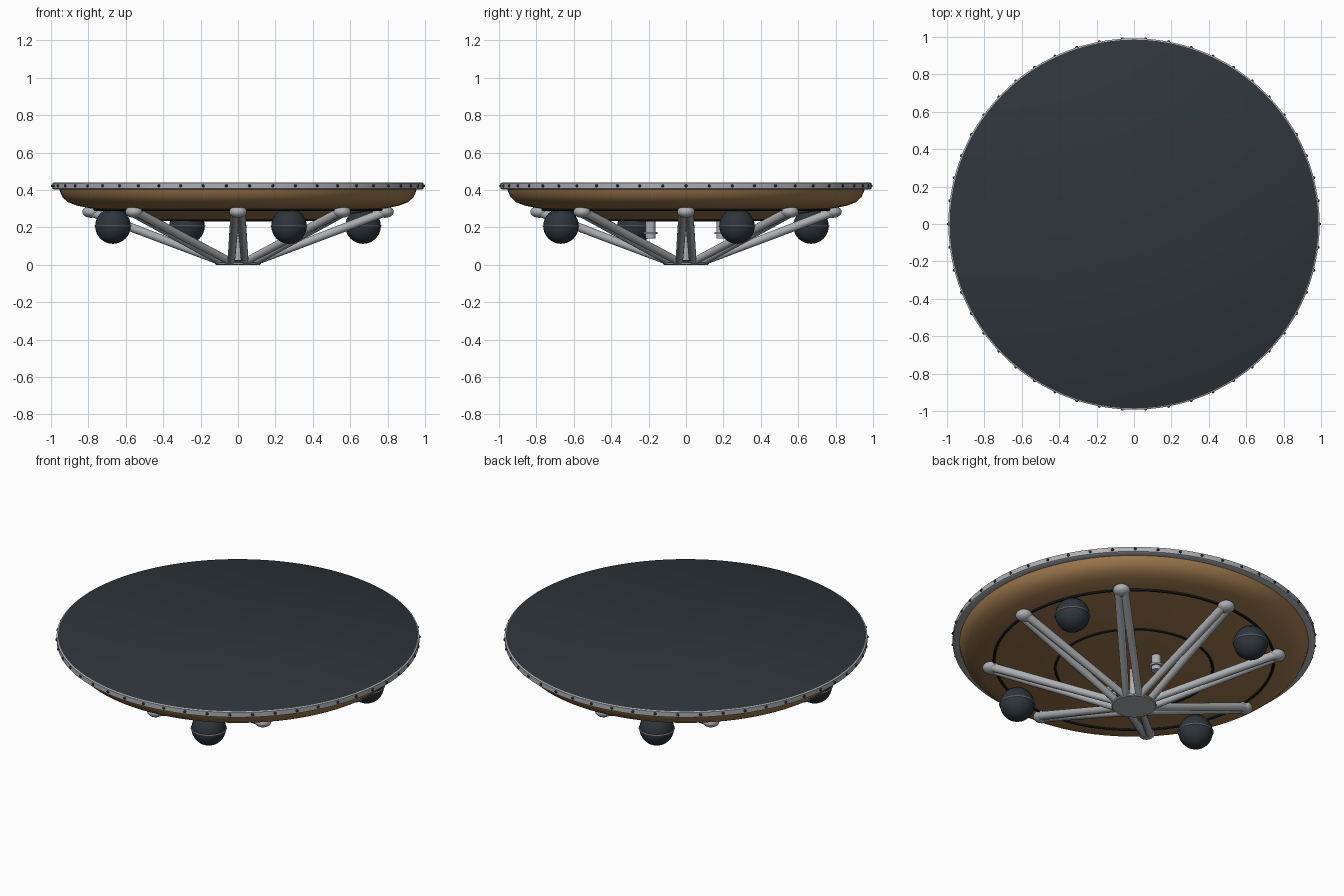
import bpy, bmesh, math
from mathutils import Vector, Matrix

if "Cube" in bpy.data.objects:
    bpy.data.objects.remove(bpy.data.objects["Cube"], do_unlink=True)


def make_material(name, color):
    m = bpy.data.materials.new(name)
    m.use_nodes = True
    m.diffuse_color = (*color, 1)
    m.node_tree.nodes["Principled BSDF"].inputs["Base Color"].default_value = (*color, 1)
    return m


slate = make_material("dark slate", (0.027, 0.036, 0.044))
bronze = make_material("bronze", (0.34, 0.19, 0.075))
steel = make_material("light steel", (0.42, 0.43, 0.45))
black = make_material("seam black", (0.012, 0.014, 0.017))


def finish(bm, name, mats, angle=40):
    mesh = bpy.data.meshes.new(name)
    bm.to_mesh(mesh)
    bm.free()
    obj = bpy.data.objects.new(name, mesh)
    bpy.context.collection.objects.link(obj)
    for m in mats:
        mesh.materials.append(m)
    bpy.ops.object.select_all(action='DESELECT')
    obj.select_set(True)
    bpy.context.view_layer.objects.active = obj
    bpy.ops.object.shade_smooth_by_angle(angle=math.radians(angle))
    return obj


def lathe(name, profile, mats, center=(0, 0, 0), steps=96):
    """Spin a list of (radius, height) points about a vertical axis."""
    bm = bmesh.new()
    verts = [bm.verts.new((r, 0, z)) for r, z in profile]
    edges = [bm.edges.new(pair) for pair in zip(verts, verts[1:])]
    bmesh.ops.spin(bm, geom=verts + edges, cent=(0, 0, 0), axis=(0, 0, 1),
                   angle=math.tau, steps=steps)
    bmesh.ops.remove_doubles(bm, verts=bm.verts, dist=0.0001)
    bmesh.ops.recalc_face_normals(bm, faces=bm.faces)
    bmesh.ops.translate(bm, verts=bm.verts, vec=center)
    return finish(bm, name, mats)


def ring(name, radius, thickness, z, mat, center=(0, 0)):
    """Thin round ring lying flat."""
    loop = [(radius + thickness * math.cos(i * math.tau / 8),
             thickness * math.sin(i * math.tau / 8)) for i in range(9)]
    return lathe(name, loop, [mat], (*center, z))


def ball(name, center, scale, mat):
    bm = bmesh.new()
    matrix = Matrix.Translation(center) @ Matrix.Diagonal((*scale, 1))
    bmesh.ops.create_uvsphere(bm, u_segments=32, v_segments=16, radius=1, matrix=matrix)
    return finish(bm, name, [mat])


def rod(name, start, end, r1, r2, mat):
    start, end = Vector(start), Vector(end)
    axis = end - start
    matrix = Matrix.Translation((start + end) / 2) @ axis.to_track_quat('Z', 'Y').to_matrix().to_4x4()
    bm = bmesh.new()
    bmesh.ops.create_cone(bm, cap_ends=True, segments=20, radius1=r1, radius2=r2,
                          depth=axis.length, matrix=matrix)
    return finish(bm, name, [mat])


def polar(radius, angle, z, side=0):
    """Point at a radius and angle, shifted sideways along the tangent."""
    c, s = math.cos(angle), math.sin(angle)
    return (radius * c - side * s, radius * s + side * c, z)


# Platform: steel rim with a dark deck on top
rim = lathe("deck_rim", [(0, 0.44), (0.985, 0.44), (0.992, 0.436), (0.992, 0.407),
                         (0.985, 0.403), (0.94, 0.403)], [steel, slate])
for face in rim.data.polygons:
    if face.center.z > 0.4385:
        face.material_index = 1

# Bowl-shaped underside
lathe("hull", [(0.955, 0.405), (0.95, 0.388), (0.938, 0.362), (0.91, 0.335), (0.86, 0.316),
               (0.79, 0.302), (0.68, 0.284), (0.55, 0.261), (0.42, 0.24),
               (0.25, 0.232), (0, 0.23)], [bronze])
ring("outer_seam", 0.765, 0.008, 0.295, black)
ring("inner_seam", 0.43, 0.007, 0.24, black)

# Rivets around the rim
bm = bmesh.new()
for i in range(50):
    bmesh.ops.create_uvsphere(bm, u_segments=8, v_segments=6, radius=0.008,
                              matrix=Matrix.Translation(polar(0.992, i * math.tau / 50, 0.422)))
finish(bm, "rim_rivets", [slate])

# Hub below the centre
lathe("hub_plate", [(0, 0), (0.118, 0), (0.122, 0.004), (0.122, 0.012), (0, 0.012)], [steel])
lathe("hub_collar", [(0.1, 0.012), (0.1, 0.026), (0, 0.026)], [slate])
rod("center_post", (0, 0, 0.02), (0, 0, 0.235), 0.025, 0.025, steel)

# Eight pairs of struts, each pair meeting in a rounded joint
for i in range(8):
    a = i * math.tau / 8
    for side, label in ((-1, "a"), (1, "b")):
        rod(f"strut_{i + 1}_{label}", polar(0.095, a, 0.018, side * 0.036),
            polar(0.78, a, 0.28, side * 0.016), 0.02, 0.024, steel)
    ball(f"strut_joint_{i + 1}", polar(0.785, a, 0.283), (0.047, 0.047, 0.032), steel)

# Four pods with an equator band
for i in range(4):
    x, y, z = polar(0.722, math.radians(22.2 + 90 * i), 0.207)
    ball(f"pod_{i + 1}", (x, y, z), (0.095, 0.095, 0.095), slate)
    ring(f"pod_band_{i + 1}", 0.095, 0.004, z, steel, (x, y))

# Two stub pipes with flanges
for y, label in ((-0.19, "front"), (0.19, "back")):
    lathe(f"{label}_pipe", [(0, 0.14), (0.027, 0.14), (0.027, 0.165), (0.038, 0.165),
                            (0.038, 0.176), (0.027, 0.176), (0.027, 0.235)],
          [steel], (0, y, 0), 24)
